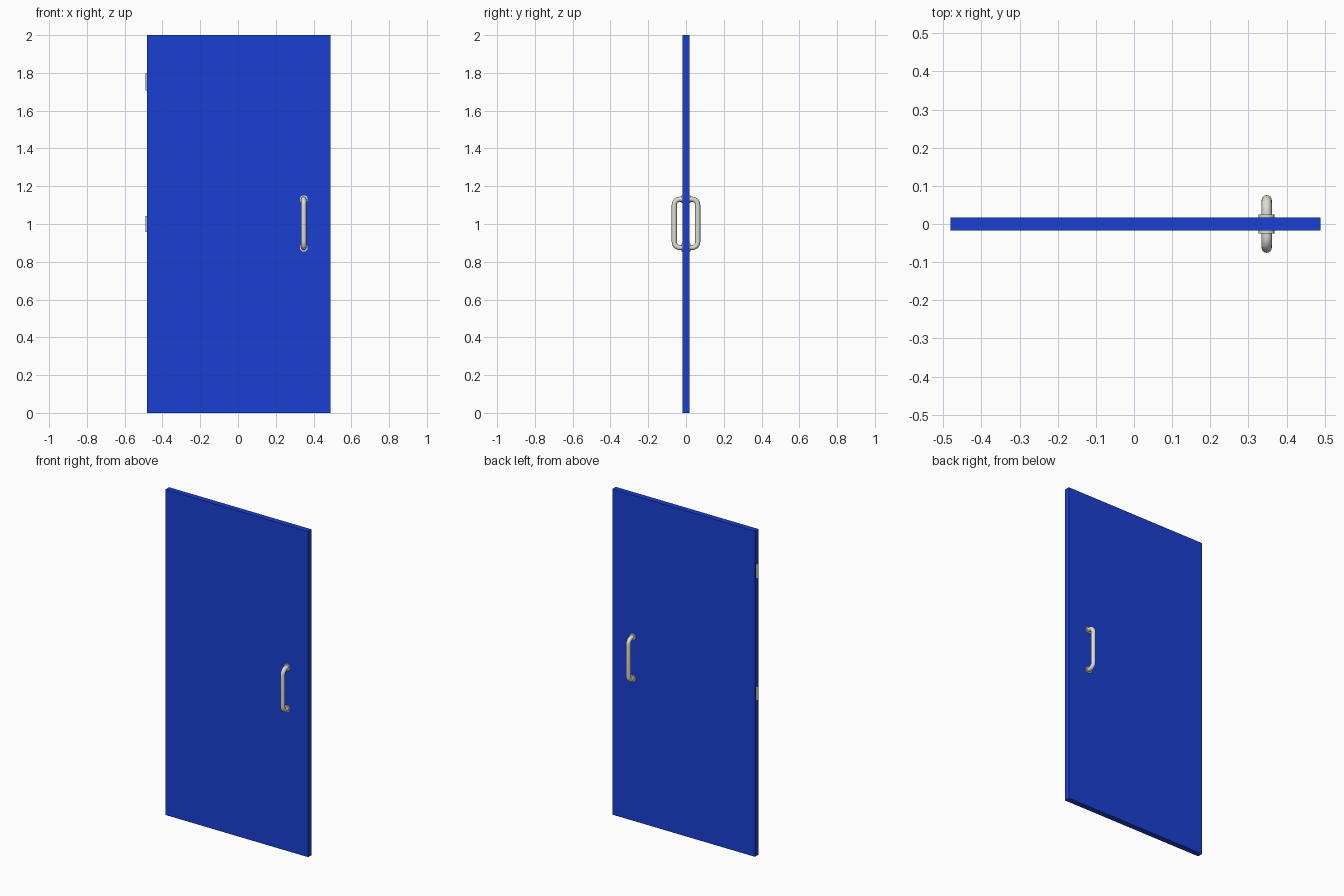
import bpy
from math import pi, sin, cos, radians

if "Cube" in bpy.data.objects:
    bpy.data.objects.remove(bpy.data.objects["Cube"])

HANDLE_X = 0.348
Z_LOW, Z_HIGH = 0.875, 1.131
HALF_T = 0.0175          # half the door thickness


def material(name, rgb):
    m = bpy.data.materials.new(name)
    m.diffuse_color = (*rgb, 1)
    m.use_nodes = True
    m.node_tree.nodes["Principled BSDF"].inputs["Base Color"].default_value = m.diffuse_color
    return m


def finish(obj, name, mat=None, smooth=True):
    obj.name = name
    if mat:
        obj.data.materials.append(mat)
    if smooth:
        bpy.ops.object.shade_smooth_by_angle(angle=radians(40))
    return obj


blue = material("blue_paint", (0.01, 0.05, 0.65))
steel = material("pale_metal", (0.72, 0.73, 0.66))

# Door panel
bpy.ops.mesh.primitive_cube_add(size=1, location=(0.004, 0, 1))
door = bpy.context.object
door.scale = (0.97, 2 * HALF_T, 2)
bpy.ops.object.transform_apply(location=False, rotation=False, scale=True)
finish(door, "door_panel", blue, smooth=False)

# Hinge barrels, open tubes half sunk into the left edge
for name, low, high in (("upper_hinge", 1.706, 1.797), ("middle_hinge", 0.957, 1.043)):
    bpy.ops.mesh.primitive_cylinder_add(vertices=24, radius=0.0095, depth=high - low,
                                        end_fill_type='NOTHING',
                                        location=(-0.48, 0, (low + high) / 2))
    finish(bpy.context.object, name)


def handle_path(side, reach=0.062, bend=0.03, steps=8):
    """U-shaped centre line from the upper foot to the lower foot."""
    pts = [(HANDLE_X, side * HALF_T, Z_HIGH)]
    for zc, start in ((Z_HIGH - bend, pi / 2), (Z_LOW + bend, 0)):
        for i in range(steps + 1):
            a = start - pi / 2 * i / steps
            pts.append((HANDLE_X, side * (reach - bend + bend * cos(a)), zc + bend * sin(a)))
    pts.append((HANDLE_X, side * HALF_T, Z_LOW))
    return pts


# Pull handles with mounting collars on both faces
for side, label in ((-1, "front"), (1, "back")):
    curve = bpy.data.curves.new(label + "_handle", 'CURVE')
    curve.dimensions = '3D'
    curve.bevel_depth = 0.0135
    curve.bevel_resolution = 6
    spline = curve.splines.new('POLY')
    pts = handle_path(side)
    spline.points.add(len(pts) - 1)
    for p, co in zip(spline.points, pts):
        p.co = (*co, 1)
    handle = bpy.data.objects.new(label + "_handle", curve)
    bpy.context.collection.objects.link(handle)
    bpy.ops.object.select_all(action='DESELECT')
    handle.select_set(True)
    bpy.context.view_layer.objects.active = handle
    bpy.ops.object.convert(target='MESH')
    finish(bpy.context.object, label + "_handle", steel)

    for z, end in ((Z_HIGH, "upper"), (Z_LOW, "lower")):
        bpy.ops.mesh.primitive_cylinder_add(vertices=32, radius=0.021, depth=0.008,
                                            location=(HANDLE_X, side * (HALF_T + 0.003), z),
                                            rotation=(pi / 2, 0, 0))
        finish(bpy.context.object, f"{label}_{end}_collar", steel)
